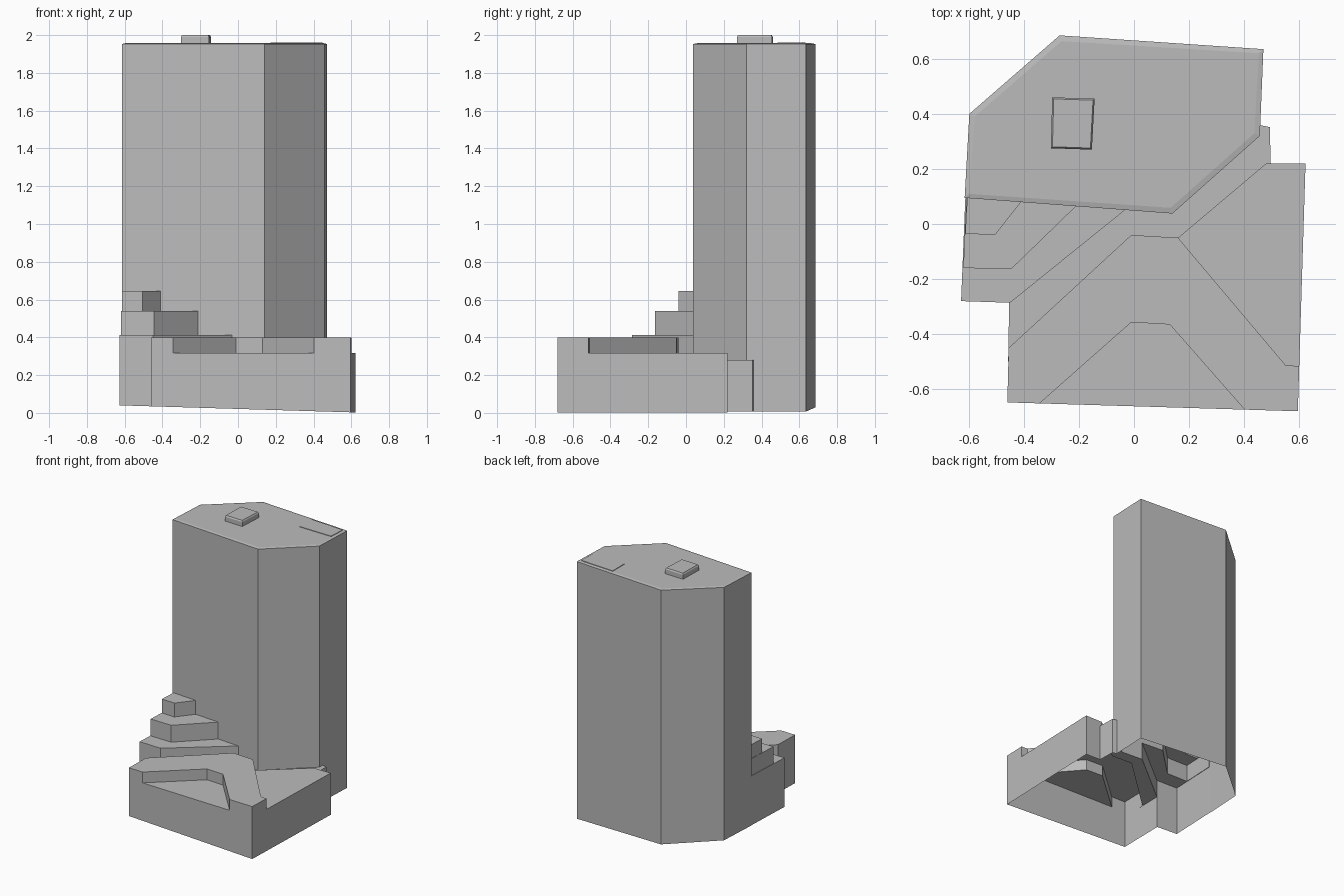
import bpy, bmesh

cube = bpy.data.objects.get("Cube")
if cube:
    bpy.data.objects.remove(cube, do_unlink=True)

grey = bpy.data.materials.new("plain_grey")
grey.use_nodes = True
colour = (0.5, 0.5, 0.5, 1)
grey.diffuse_color = colour
grey.node_tree.nodes["Principled BSDF"].inputs["Base Color"].default_value = colour


def prism(name, outline, top, bottom=-0.1, rim=0.0, rise=0.0, open_base=False):
    """Extrude a plan outline upward, with an optional chamfered top rim."""
    bm = bmesh.new()
    base = bm.faces.new([bm.verts.new((x, y, bottom)) for x, y in outline])
    grown = bmesh.ops.extrude_face_region(bm, geom=[base], use_keep_orig=True)["geom"]
    for v in grown:
        if isinstance(v, bmesh.types.BMVert):
            v.co.z = top
    bmesh.ops.recalc_face_normals(bm, faces=bm.faces)
    if rim:
        cap = [f for f in bm.faces if f.normal.z > 0.9]
        bmesh.ops.inset_region(bm, faces=cap, thickness=rim, depth=rise)
    if open_base:
        low = [f for f in bm.faces if f.normal.z < -0.9]
        bmesh.ops.delete(bm, geom=low, context='FACES')
    mesh = bpy.data.meshes.new(name)
    bm.to_mesh(mesh)
    bm.free()
    mesh.materials.append(grey)
    obj = bpy.data.objects.new(name, mesh)
    bpy.context.collection.objects.link(obj)
    return obj


def combine(target, tool, operation):
    """Apply a boolean and discard the tool."""
    mod = target.modifiers.new(operation.lower(), 'BOOLEAN')
    mod.operation = operation
    mod.solver = 'EXACT'
    mod.object = tool
    graph = bpy.context.evaluated_depsgraph_get()
    mesh = bpy.data.meshes.new_from_object(target.evaluated_get(graph))
    target.modifiers.clear()
    target.data = mesh
    bpy.data.objects.remove(tool, do_unlink=True)


# Tower with clipped corners and a shallow roof rim
tower = prism("tower_and_podium",
              [(-.615, .095), (.14, .038), (.457, .32), (.47, .635), (-.27, .685), (-.598, .4)],
              1.953, rim=.022, rise=.004)

# Front podium, leaving a raised chevron between two sunken courts
podium = prism("front_podium",
               [(-.46, -.648), (.595, -.68), (.623, .22), (.48, .22),
                (.16, -.05), (-.01, -.04), (-.455, -.45)], .4)
front_court = prism("front_court_cutter",
                    [(-.4, -.702), (-.01, -.357), (.13, -.365), (.48, -.763)], 1, .318)
side_court = prism("side_court_cutter",
                   [(.16, -.05), (.55, -.512), (.7, -.526), (.7, .3), (.56, .3)], 1, .318)
for cutter in (front_court, side_court):
    combine(podium, cutter, 'DIFFERENCE')

# Sunken passage between podium and tower
passage = prism("passage",
                [(-.457, -.5), (.3, -.3), (.5, .1), (.493, .352), (.4, .37),
                 (-.2, .3), (-.452, -.2)], .28)

# Stepped terraces on the left side of the tower front
terraces = [
    prism("lower_terrace", [(-.628, -.28), (-.45, -.286), (-.03, .053),
                            (.05, .14), (-.5, .3), (-.612, .11)], .412),
    prism("middle_terrace", [(-.62, -.16), (-.445, -.163), (-.21, .065),
                             (-.1, .17), (-.5, .25), (-.608, .11)], .54),
    prism("upper_terrace", [(-.613, -.035), (-.505, -.04), (-.41, .08),
                            (-.35, .16), (-.5, .2), (-.605, .11)], .645),
]
for part in [passage, podium] + terraces:
    combine(tower, part, 'UNION')

# Trim the open underside along a gentle ground slope
bm = bmesh.new()
bm.from_mesh(tower.data)
bmesh.ops.bisect_plane(bm, geom=bm.verts[:] + bm.edges[:] + bm.faces[:],
                       plane_co=(0, 0, .021), plane_no=(.03, 0, 1), clear_inner=True)
bm.to_mesh(tower.data)
bm.free()

# Roof details
prism("roof_box", [(-.302, .275), (-.153, .27), (-.143, .455), (-.297, .46)],
      1.99, 1.957, rim=.008, rise=.01, open_base=True)
prism("roof_corner", [(.172, .49), (.44, .485), (.447, .614), (.172, .632)],
      1.961, 1.957, open_base=True)
